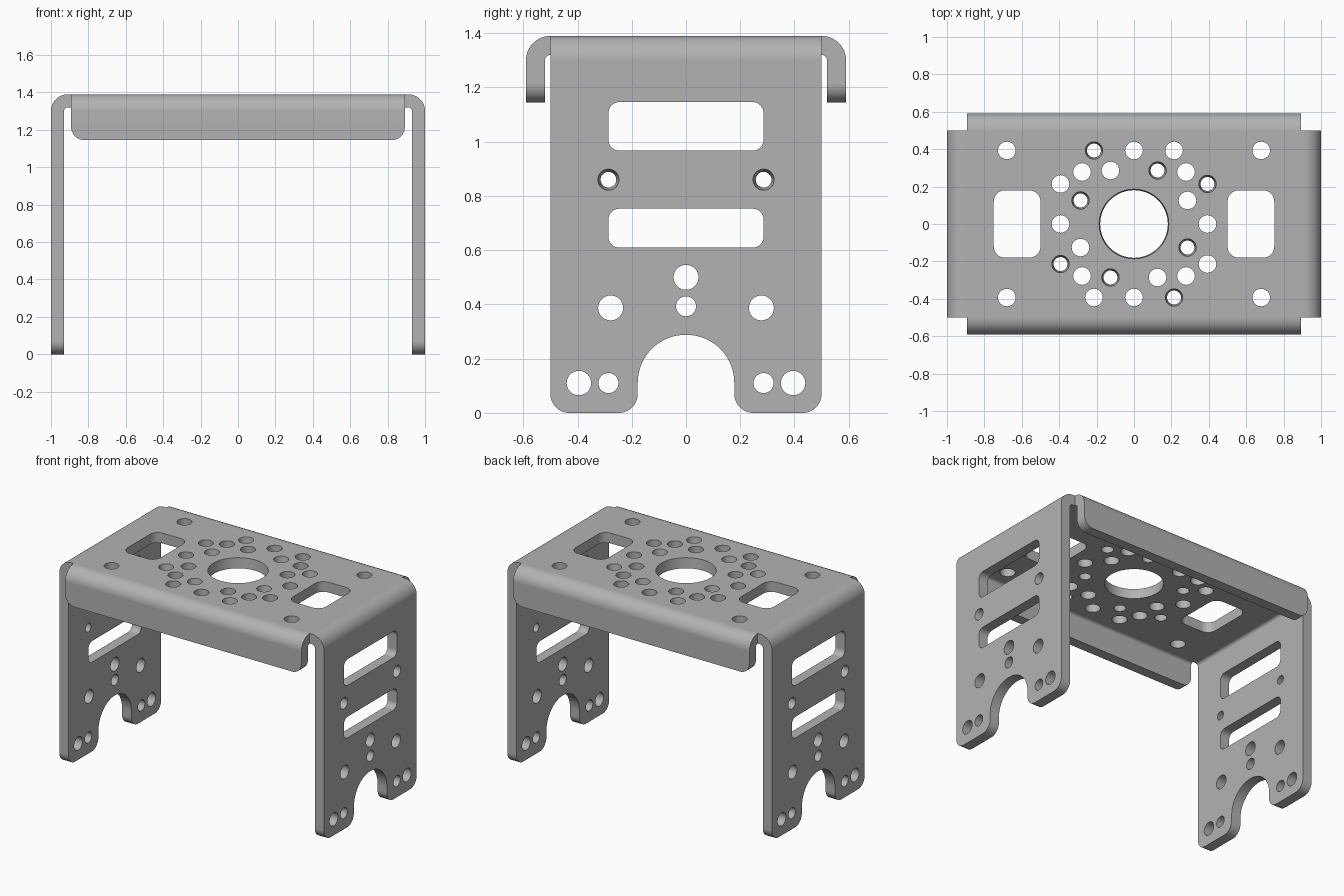
import bpy, bmesh, math
from mathutils import Vector

if "Cube" in bpy.data.objects:
    bpy.data.objects.remove(bpy.data.objects["Cube"], do_unlink=True)

TOP, T = 1.39, 0.07          # height and sheet thickness
R_OUT, R_IN = 0.09, 0.02     # bend radii

steel = bpy.data.materials.new("grey_steel")
steel.use_nodes = True
GREY = (0.45, 0.45, 0.45, 1)
steel.diffuse_color = GREY
steel.node_tree.nodes["Principled BSDF"].inputs["Base Color"].default_value = GREY

# Maps from outline coordinates (u, v) and depth w to space
ALONG = {
    "X": lambda u, v, w: (w, u, v),
    "Y": lambda u, v, w: (u, w, v),
    "Z": lambda u, v, w: (u, v, w),
}


def rounded(corners, steps=12):
    """Outline from (u, v, radius) corners with filleted corners."""
    out = []
    n = len(corners)
    for i, (x, y, r) in enumerate(corners):
        p = Vector((x, y))
        if r == 0:
            out.append(p)
            continue
        a = (Vector(corners[i - 1][:2]) - p).normalized()
        b = (Vector(corners[(i + 1) % n][:2]) - p).normalized()
        half = a.angle(b) / 2
        c = p + (a + b).normalized() * (r / math.sin(half))
        t = r / math.tan(half)
        s, e = p + a * t - c, p + b * t - c
        sweep = math.pi - 2 * half
        for k in range(steps + 1):
            f = k / steps
            out.append(c + (s * math.sin((1 - f) * sweep) + e * math.sin(f * sweep)) / math.sin(sweep))
    return out


def rect(u0, u1, v0, v1, r):
    return rounded([(u0, v0, r), (u1, v0, r), (u1, v1, r), (u0, v1, r)], 8)


def circle(u, v, r, n=32):
    return [Vector((u + r * math.cos(i * math.tau / n), v + r * math.sin(i * math.tau / n)))
            for i in range(n)]


def loft(bm, axis, start, end, w0, w1):
    """Closed solid between two matching outlines."""
    m = ALONG[axis]
    a = [bm.verts.new(m(p.x, p.y, w0)) for p in start]
    b = [bm.verts.new(m(p.x, p.y, w1)) for p in end]
    n = len(a)
    bm.faces.new(a)
    bm.faces.new(b)
    for i in range(n):
        j = (i + 1) % n
        bm.faces.new((a[i], a[j], b[j], b[i]))


def prism(bm, axis, outline, w0, w1):
    loft(bm, axis, outline, outline, w0, w1)


def make(name, bm):
    bmesh.ops.recalc_face_normals(bm, faces=bm.faces)
    mesh = bpy.data.meshes.new(name)
    bm.to_mesh(mesh)
    bm.free()
    mesh.materials.append(steel)
    ob = bpy.data.objects.new(name, mesh)
    bpy.context.collection.objects.link(ob)
    return ob


def activate(ob):
    bpy.ops.object.select_all(action='DESELECT')
    ob.select_set(True)
    bpy.context.view_layer.objects.active = ob


def boolean(ob, bm, operation):
    cutter = make("cutter", bm)
    cutter.hide_render = True
    mod = ob.modifiers.new("cut", 'BOOLEAN')
    mod.object, mod.operation, mod.solver = cutter, operation, 'EXACT'
    activate(ob)
    bpy.ops.object.modifier_apply(modifier=mod.name)
    bpy.data.objects.remove(cutter, do_unlink=True)


def finish(ob):
    activate(ob)
    bpy.ops.object.shade_smooth_by_angle(angle=math.radians(30))
    mod = ob.modifiers.new("flat_faces", 'WEIGHTED_NORMAL')
    mod.keep_sharp = True


# Body: bent U of top plate and two legs, trimmed to the leg outline
bm = bmesh.new()
prism(bm, "Y", rounded([
    (-1, -0.1, 0), (-1, TOP, R_OUT), (1, TOP, R_OUT), (1, -0.1, 0),
    (1 - T, -0.1, 0), (1 - T, TOP - T, R_IN), (T - 1, TOP - T, R_IN), (T - 1, -0.1, 0)]), -0.7, 0.7)
body = make("bracket_body", bm)

bm = bmesh.new()
prism(bm, "X", rounded([
    (-0.5, 0, 0.07), (-0.178, 0, 0.07), (-0.178, 0.288, 0.177), (0.178, 0.288, 0.177),
    (0.178, 0, 0.07), (0.5, 0, 0.07), (0.5, 1.6, 0), (-0.5, 1.6, 0)], 16), -1.3, 1.3)
boolean(body, bm, 'INTERSECT')

# Leg openings, through both legs
bm = bmesh.new()
for z0, z1 in ((0.967, 1.146), (0.609, 0.753)):
    prism(bm, "X", rect(-0.286, 0.286, z0, z1, 0.04), -1.2, 1.2)
for y, z, r in ((0, 0.5, 0.046), (0, 0.393, 0.037), (0.278, 0.387, 0.046),
                (0.395, 0.11, 0.045), (0.286, 0.11, 0.037)):
    for s in ((1, -1) if y else (1,)):
        prism(bm, "X", circle(s * y, z, r), -1.2, 1.2)
# Tapered leg holes, wider on the outside
for side in (-1, 1):
    for y in (-0.286, 0.286):
        loft(bm, "X", circle(y, 0.86, 0.0275), circle(y, 0.86, 0.0405), side * 0.92, side * 1.01)
boolean(body, bm, 'DIFFERENCE')

# Top plate openings
LOW, HIGH = TOP - T - 0.01, TOP + 0.01
bm = bmesh.new()
loft(bm, "Z", circle(0, 0, 0.18, 64), circle(0, 0, 0.187, 64), LOW, HIGH)
for s in (-1, 1):
    prism(bm, "Z", rect(s * 0.625 - 0.125, s * 0.625 + 0.125, -0.18, 0.18, 0.06), LOW, HIGH)
    for t in (-1, 1):
        prism(bm, "Z", circle(s * 0.68, t * 0.393, 0.047), LOW, HIGH)
# Bolt pattern repeated in four quarter turns
for x, y, tapered in ((0, 0.393, False), (0.278, 0.278, False),
                      (0.214, 0.393, False), (-0.214, 0.393, True),
                      (0.126, 0.286, True), (-0.126, 0.286, False)):
    for _ in range(4):
        loft(bm, "Z", circle(x, y, 0.036 if tapered else 0.047), circle(x, y, 0.048 if tapered else 0.047),
             LOW, HIGH)
        x, y = -y, x
boolean(body, bm, 'DIFFERENCE')
finish(body)

# Front and back flanges, bent down with rounded lower corners
for name, s in (("front_flange", -1), ("back_flange", 1)):
    bm = bmesh.new()
    prism(bm, "X", rounded([
        (s * 0.5, TOP, 0), (s * 0.59, TOP, R_OUT - 0.0005), (s * 0.59, 1.1, 0), (s * 0.52, 1.1, 0),
        (s * 0.52, TOP - T, R_IN - 0.0005), (s * 0.5, TOP - T, 0)]), -0.95, 0.95)
    flange = make(name, bm)
    bm = bmesh.new()
    prism(bm, "Y", rounded([(-0.892, 1.145, 0.07), (0.892, 1.145, 0.07), (0.892, 1.6, 0), (-0.892, 1.6, 0)]),
          -0.8, 0.8)
    boolean(flange, bm, 'INTERSECT')
    finish(flange)
